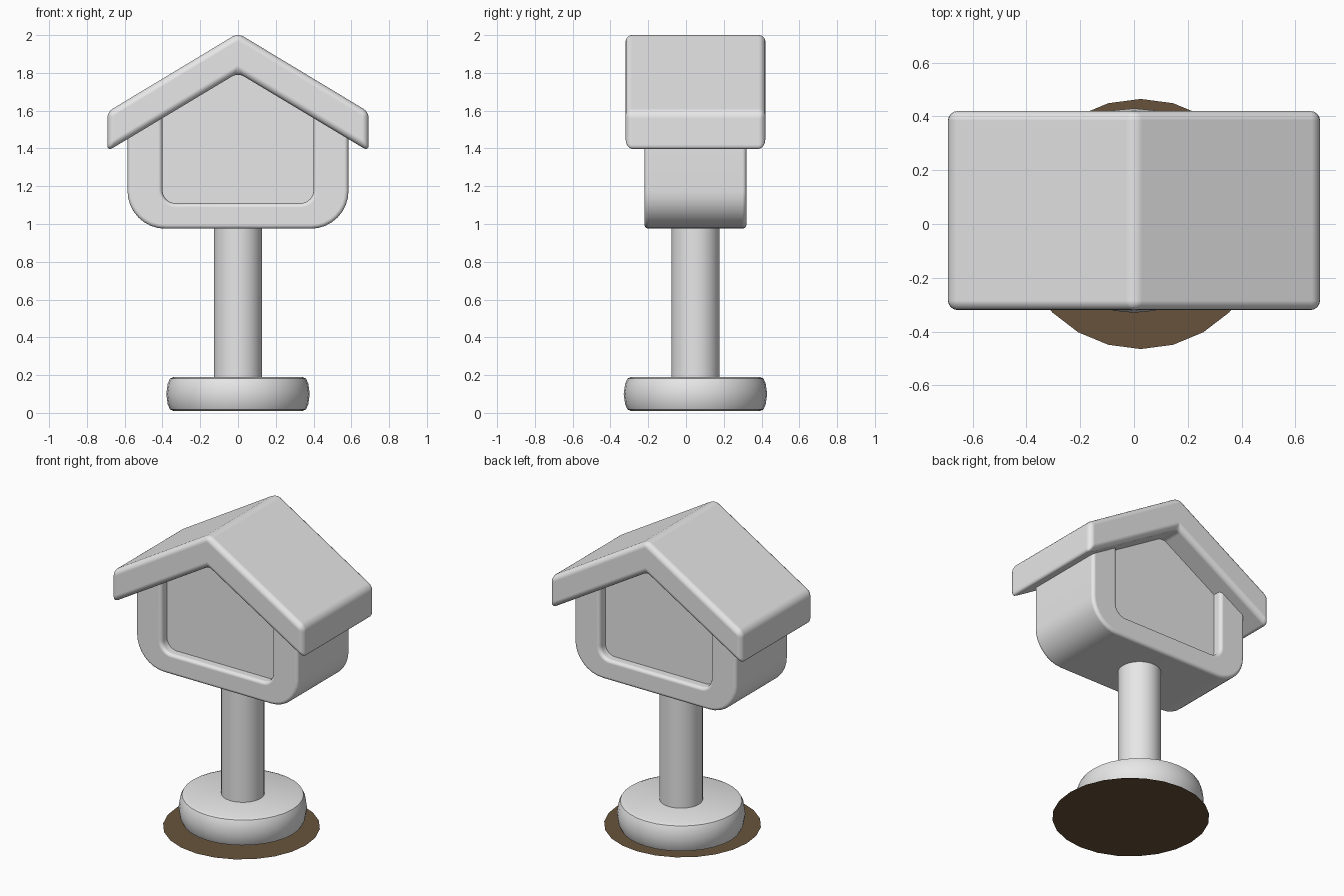
import bpy, bmesh, math

cube = bpy.data.objects.get("Cube")
if cube:
    bpy.data.objects.remove(cube, do_unlink=True)


def material(name, rgb):
    m = bpy.data.materials.new(name)
    m.use_nodes = True
    m.diffuse_color = (*rgb, 1)
    m.node_tree.nodes["Principled BSDF"].inputs["Base Color"].default_value = (*rgb, 1)
    return m


GREY = material("light grey", (0.8, 0.8, 0.8))
BROWN = material("dark brown", (0.137, 0.086, 0.045))


def finish(name, bm, mat, bevel=0):
    """Turn a bmesh into a smooth-shaded object with an optional rounded edge."""
    bmesh.ops.recalc_face_normals(bm, faces=bm.faces)
    mesh = bpy.data.meshes.new(name)
    bm.to_mesh(mesh)
    bm.free()
    mesh.materials.append(mat)
    obj = bpy.data.objects.new(name, mesh)
    bpy.context.collection.objects.link(obj)
    if bevel:
        mod = obj.modifiers.new("rounded edges", 'BEVEL')
        mod.width, mod.segments = bevel, 4
        mod.limit_method, mod.angle_limit = 'ANGLE', math.radians(30)
        mod.harden_normals = True
    bpy.ops.object.select_all(action='DESELECT')
    obj.select_set(True)
    bpy.context.view_layer.objects.active = obj
    bpy.ops.object.shade_smooth_by_angle(angle=math.radians(35))
    return obj


def extrude_profile(name, points, y0, y1, bevel=0):
    """Extrude an x-z outline from y0 to y1."""
    bm = bmesh.new()
    face = bm.faces.new([bm.verts.new((x, y0, z)) for x, z in points])
    new = bmesh.ops.extrude_face_region(bm, geom=[face])["geom"]
    verts = [v for v in new if isinstance(v, bmesh.types.BMVert)]
    bmesh.ops.translate(bm, verts=verts, vec=(0, y1 - y0, 0))
    return finish(name, bm, GREY, bevel)


def lathe(name, profile, y, steps):
    """Spin a radius-height outline around a vertical axis."""
    bm = bmesh.new()
    verts = [bm.verts.new((r, y, z)) for r, z in profile]
    edges = [bm.edges.new(pair) for pair in zip(verts, verts[1:])]
    bmesh.ops.spin(bm, geom=verts + edges, cent=(0, y, 0), axis=(0, 0, 1),
                   angle=math.tau, steps=steps, use_duplicate=False)
    bmesh.ops.remove_doubles(bm, verts=bm.verts, dist=0.0005)
    return finish(name, bm, GREY)


def under_roof(x):
    return 1.86 - 0.6 * abs(x)


def u_shape(half, bottom, radius, steps=8):
    """Left top, round the two lower corners, right top."""
    right = []
    for i in range(steps + 1):
        a = math.pi / 2 * i / steps
        right.append((half - radius + radius * math.sin(a),
                      bottom + radius - radius * math.cos(a)))
    right.append((half, under_roof(half)))
    return [(-x, z) for x, z in reversed(right)] + right


# House: a U-shaped frame with a recessed panel on both sides
outer = u_shape(0.585, 0.975, 0.2)
inner = u_shape(0.4, 1.11, 0.07)
extrude_profile("house_frame", outer + inner[::-1], -0.22, 0.32, 0.022)
panel = [(-0.45, 1.05), (0.45, 1.05), (0.45, under_roof(0.45)),
         (0, under_roof(0)), (-0.45, under_roof(0.45))]
extrude_profile("house_panel", panel, -0.16, 0.26)

# Roof: thick chevron with vertical eaves
half_roof = [(0.692, 1.593), (0.692, 1.385)]
roof = [(0, 2.01)] + half_roof + [(0, 1.8)] + [(-x, z) for x, z in reversed(half_roof)]
extrude_profile("roof", roof, -0.32, 0.42, 0.035)

# Post and rounded base
lathe("post", [(0.128, 0.1), (0.128, 1.0)], 0.05, 32)
lathe("base", [(0, 0.01), (0.34, 0.01), (0.36, 0.018), (0.372, 0.045), (0.38, 0.1),
               (0.372, 0.155), (0.36, 0.182), (0.34, 0.19), (0, 0.19)], 0.05, 32)

# Flat ground disc
bm = bmesh.new()
bmesh.ops.create_circle(bm, cap_ends=True, segments=24, radius=0.465)
bmesh.ops.translate(bm, verts=bm.verts, vec=(0.025, 0, 0))
finish("ground_disc", bm, BROWN)
